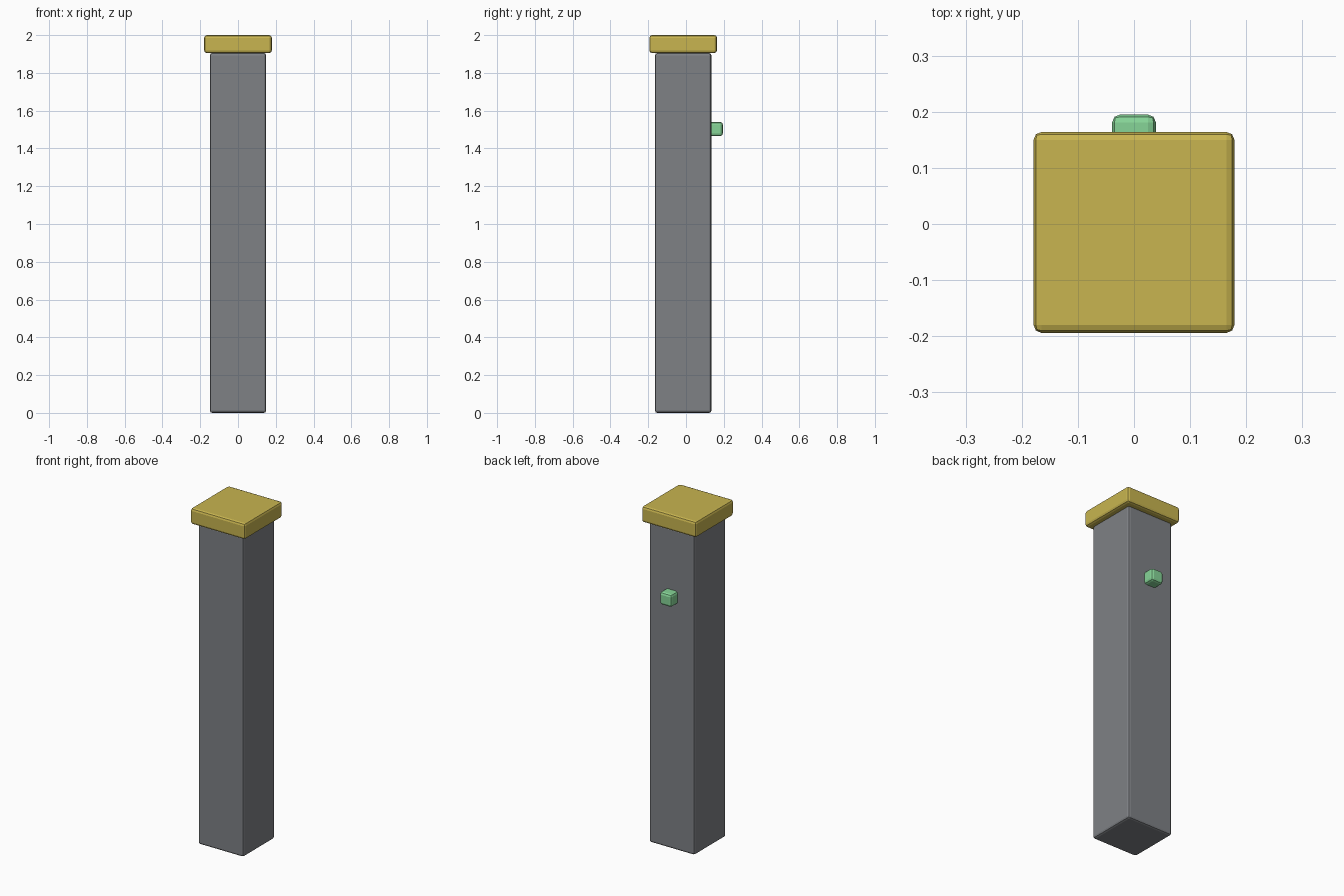
import bpy

default = bpy.data.objects.get("Cube")
if default:
    bpy.data.objects.remove(default, do_unlink=True)


def make_material(name, rgb):
    mat = bpy.data.materials.new(name)
    mat.use_nodes = True
    color = (*rgb, 1.0)
    mat.diffuse_color = color
    mat.node_tree.nodes["Principled BSDF"].inputs["Base Color"].default_value = color
    return mat


def bevelled_box(name, low, high, bevel, mat):
    """Box between two corners with softly rounded edges."""
    center = [(a + b) / 2 for a, b in zip(low, high)]
    bpy.ops.mesh.primitive_cube_add(size=1, location=center)
    obj = bpy.context.object
    obj.name = name
    obj.scale = [b - a for a, b in zip(low, high)]
    bpy.ops.object.transform_apply(location=False, rotation=False, scale=True)
    mod = obj.modifiers.new("rounded_edges", "BEVEL")
    mod.width = bevel
    mod.segments = 2
    obj.data.materials.append(mat)
    return obj


grey = make_material("slate grey", (0.21, 0.22, 0.235))
gold = make_material("mustard yellow", (0.58, 0.46, 0.08))
green = make_material("mint green", (0.24, 0.66, 0.31))

# Square post
bevelled_box("post", (-0.149, -0.164, 0), (0.149, 0.134, 1.905), 0.012, grey)

# Overhanging cap
bevelled_box("cap", (-0.179, -0.194, 1.905), (0.179, 0.164, 2), 0.014, gold)

# Small button on the back face
bevelled_box("button", (-0.039, 0.119, 1.465), (0.039, 0.195, 1.54), 0.014, green)
